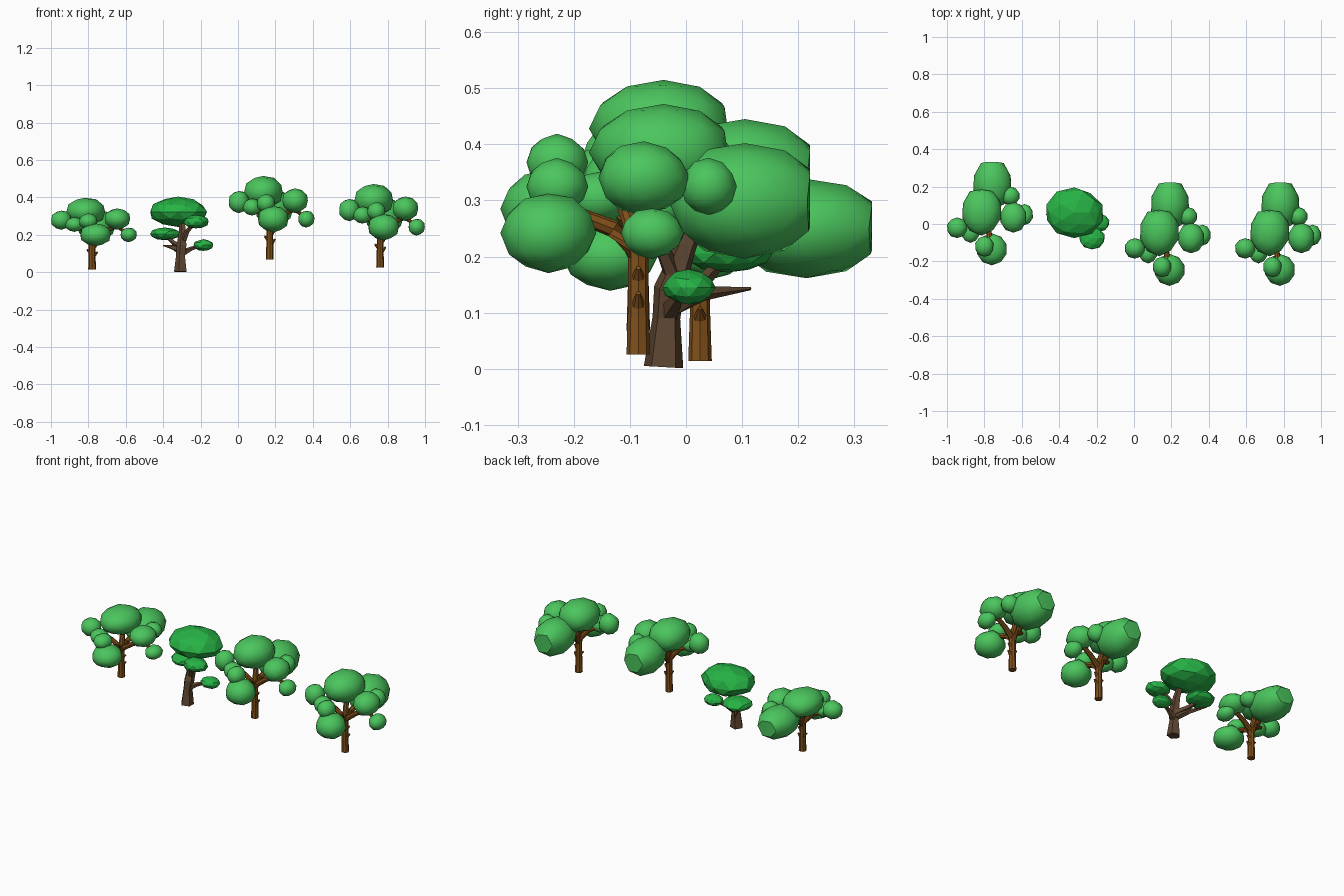
import bpy, bmesh, math, random
from mathutils import Vector

if "Cube" in bpy.data.objects:
    bpy.data.objects.remove(bpy.data.objects["Cube"])

random.seed(4)


def mat(name, rgb):
    m = bpy.data.materials.new(name)
    m.diffuse_color = (*rgb, 1)
    m.use_nodes = True
    m.node_tree.nodes["Principled BSDF"].inputs["Base Color"].default_value = m.diffuse_color
    return m


LEAF = mat("leaf_green", (0.07, 0.56, 0.11))
BARK = mat("bark_brown", (0.22, 0.08, 0.01))
LEAF2 = mat("leaf_bright", (0.02, 0.45, 0.06))
BARK2 = mat("bark_dark", (0.11, 0.06, 0.03))


def finish(name, bm, material, smooth):
    bmesh.ops.recalc_face_normals(bm, faces=bm.faces)
    me = bpy.data.meshes.new(name)
    bm.to_mesh(me)
    bm.free()
    me.materials.append(material)
    ob = bpy.data.objects.new(name, me)
    bpy.context.collection.objects.link(ob)
    if smooth:
        bpy.ops.object.select_all(action='DESELECT')
        ob.select_set(True)
        bpy.context.view_layer.objects.active = ob
        bpy.ops.object.shade_smooth_by_angle(angle=math.radians(40))
    return ob


def blob(bm, c, r, sub=2, clip=None, jit=0.05):
    """Faceted ellipsoid, optionally cut flat on its back (+y) side."""
    vs = bmesh.ops.create_icosphere(bm, subdivisions=sub, radius=1)["verts"]
    for v in vs:
        p = v.co * (1 + random.uniform(-jit, jit))
        if clip:
            p.y = min(p.y, clip)
        v.co = Vector([c[i] + p[i] * r[i] for i in range(3)])


def tube(bm, path, sides):
    """Tapered limb through points (x, y, z, radius)."""
    pts = [Vector(p[:3]) for p in path]
    rings = []
    for i, p in enumerate(pts):
        d = (pts[min(i + 1, len(pts) - 1)] - pts[max(i - 1, 0)]).normalized()
        a = d.cross(Vector((0, 1, 0)) if abs(d.y) < 0.8 else Vector((1, 0, 0))).normalized()
        b = d.cross(a)
        ring = []
        for k in range(sides):
            t = math.tau * k / sides
            ring.append(bm.verts.new(p + (a * math.cos(t) + b * math.sin(t)) * path[i][3]))
        rings.append(ring)
    for lo, hi in zip(rings, rings[1:]):
        for k in range(sides):
            j = (k + 1) % sides
            bm.faces.new((lo[k], lo[j], hi[j], hi[k]))
    bm.faces.new(rings[0])
    bm.faces.new(rings[-1])


# Round-crowned tree: clumps given as centre, radii, back clip
CLUMPS = [
    ((-0.035, 0.045, 0.36), (0.107, 0.13, 0.088), 0.88),   # top
    ((0.023, 0.19, 0.275), (0.105, 0.14, 0.103), 0.83),    # back
    ((0.02, -0.16, 0.217), (0.085, 0.085, 0.072), None),   # front
    ((0.135, 0.01, 0.315), (0.07, 0.082, 0.065), None),    # right
    ((0.195, 0.025, 0.217), (0.045, 0.056, 0.045), None),  # low right
    ((0.12, 0.125, 0.30), (0.05, 0.05, 0.05), None),       # right back
    ((-0.165, -0.045, 0.308), (0.056, 0.055, 0.06), None), # left
    ((-0.095, -0.07, 0.28), (0.05, 0.055, 0.045), None),   # inner left
    ((-0.02, -0.145, 0.30), (0.05, 0.055, 0.05), None),    # upper front
]
LIMBS = [
    [(0, 0, 0, .021), (0, 0, .1, .018), (0, 0, .17, .018), (0, 0, .22, .018)],
    [(0, 0, .175, .018), (0, -.045, .225, .016), (.01, -.11, .25, .014)],
    [(0, 0, .175, .018), (0, .05, .22, .016), (.01, .12, .25, .014)],
    [(0, 0, .19, .016), (.06, .01, .235, .014), (.13, .02, .27, .012), (.17, .02, .24, .01)],
    [(0, 0, .19, .016), (-.05, -.02, .25, .013), (-.13, -.04, .29, .01)],
    [(0, 0, .2, .016), (-.01, .03, .32, .014)],
    # bark stubs
    [(.01, 0, .09, .012), (.03, 0, .11, .004)],
    [(-.01, 0, .11, .012), (-.029, 0, .125, .004)],
    [(.01, 0, .14, .012), (.028, 0, .155, .004)],
]

for n, (pos, sz) in enumerate([((-0.78, 0.025, 0.014), 0.86),
                               ((0.17, -0.085, 0.068), 1.0),
                               ((0.76, -0.085, 0.025), 1.0)], 1):
    random.seed(4)
    bm = bmesh.new()
    for c, r, clip in CLUMPS:
        blob(bm, c, r, 2, clip, 0.03)
    crown = finish(f"round_tree_crown_{n}", bm, LEAF, True)
    bm = bmesh.new()
    for limb in LIMBS:
        tube(bm, limb, 8)
    trunk = finish(f"round_tree_trunk_{n}", bm, BARK, True)
    for ob in (crown, trunk):
        ob.location = pos
        ob.scale = (1, 1, sz)

# Flat-shaded tree with layered foliage pads
bm = bmesh.new()
blob(bm, (-0.32, 0.062, 0.323), (0.155, 0.132, 0.078), 2)
blob(bm, (-0.39, 0.075, 0.205), (0.08, 0.078, 0.034), 2)
blob(bm, (-0.225, -0.075, 0.27), (0.07, 0.062, 0.036), 2)
blob(bm, (-0.185, 0.005, 0.145), (0.053, 0.047, 0.031), 2)
finish("pad_tree_foliage", bm, LEAF2, False)

bm = bmesh.new()
for limb in [
    [(-.305, -.04, .003, .037), (-.305, -.035, .09, .026), (-.3, -.03, .14, .029),
     (-.295, 0, .22, .02), (-.3, .03, .29, .015)],
    [(-.3, -.03, .11, .022), (-.35, .03, .135, .014), (-.4, .115, .143, .003)],   # left spike
    [(-.3, -.03, .1, .02), (-.25, -.015, .125, .012), (-.19, .005, .145, .008)],   # right limb
    [(-.3, -.02, .13, .02), (-.34, .03, .155, .014), (-.39, .07, .2, .009)],       # left limb
    [(-.295, -.02, .16, .018), (-.27, -.045, .22, .013), (-.23, -.07, .265, .009)],# front limb
]:
    tube(bm, limb, 5)
finish("pad_tree_trunk", bm, BARK2, False)
